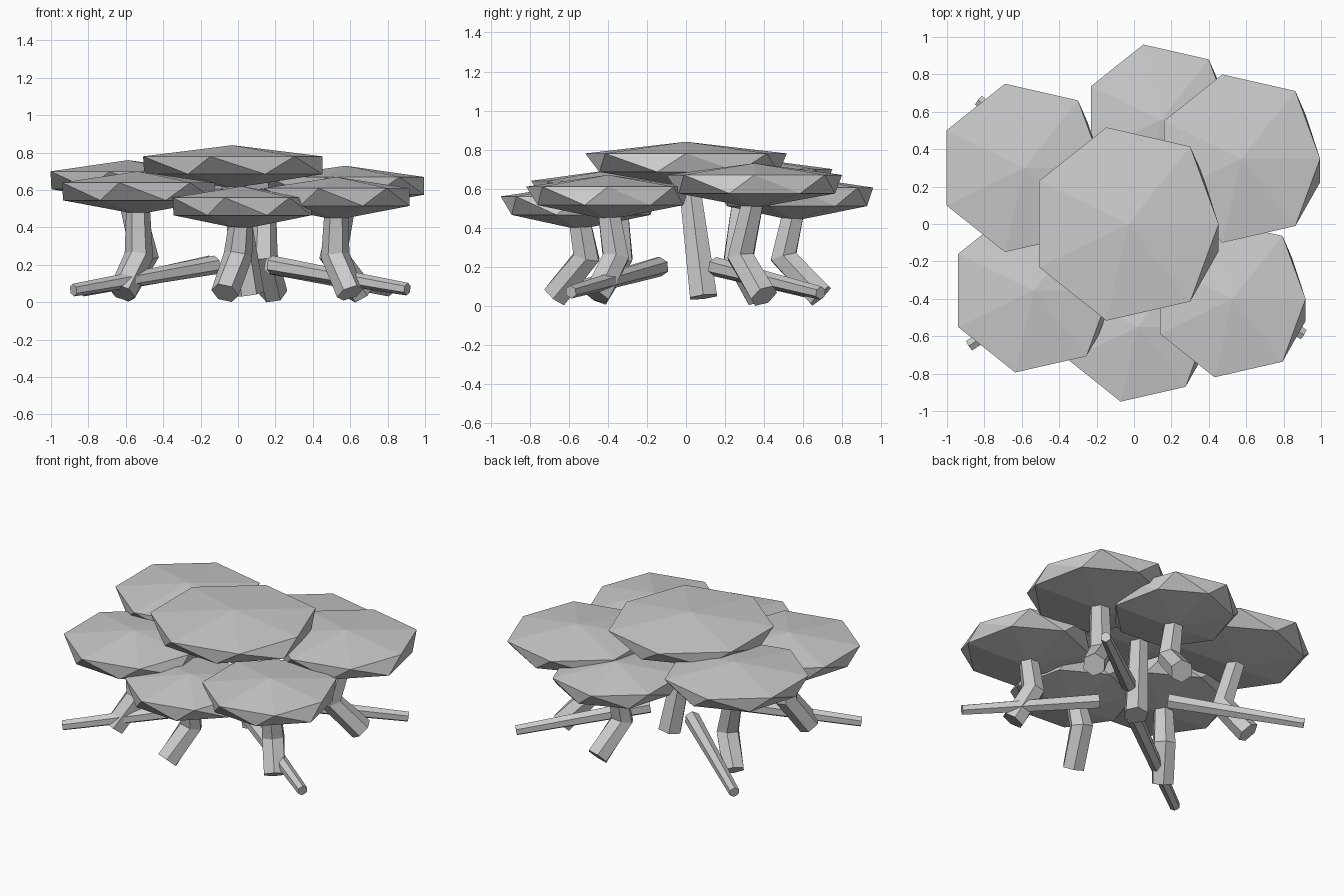
import bpy
from math import cos, sin, pi, radians
from mathutils import Vector

if "Cube" in bpy.data.objects:
    bpy.data.objects.remove(bpy.data.objects["Cube"])


def make_object(name, verts, faces):
    mesh = bpy.data.meshes.new(name)
    mesh.from_pydata([tuple(v) for v in verts], [], faces)
    mesh.update()
    obj = bpy.data.objects.new(name, mesh)
    bpy.context.collection.objects.link(obj)
    return obj


def tube(name, points, radii, sides=6):
    """Faceted tube with rings square to the path and flat end caps."""
    pts = [Vector(p) for p in points]
    last = len(pts) - 1
    verts, faces = [], []
    for i, p in enumerate(pts):
        d_in = (p - pts[max(i - 1, 0)]).normalized()
        d_out = (pts[min(i + 1, last)] - p).normalized()
        t = (d_in + d_out).normalized()
        ref = Vector((1, 0, 0)) if abs(t.z) > 0.6 else Vector((0, 0, 1))
        u = (ref - t * ref.dot(t)).normalized()
        w = t.cross(u)
        for k in range(sides):
            a = 2 * pi * k / sides
            verts.append(p + radii[i] * (u * cos(a) + w * sin(a)))
    for i in range(last):
        for k in range(sides):
            a, b = i * sides + k, i * sides + (k + 1) % sides
            faces.append((a, b, b + sides, a + sides))
    faces.append(tuple(reversed(range(sides))))
    faces.append(tuple(range(last * sides, (last + 1) * sides)))
    return make_object(name, verts, faces)


def canopy(name, x, y, z, r):
    """Seven-sided leaf pad: shallow top cone, twisted rim, shallow base cone."""
    n = 7
    verts, faces = [], []
    for dz, twist, scale, first in ((0, 0, 1, 0.91), (-0.095, -17, 0.9, 0.95)):
        for k in range(n):
            a = 2 * pi * k / n + radians(twist)
            rad = r * (first if k == 0 else scale)
            verts.append((x + rad * cos(a), y + rad * sin(a), z + dz))
    verts += [(x, y, z + 0.06), (x, y, z - 0.17)]
    for k in range(n):
        j = (k + 1) % n
        faces += [(k, j, 2 * n), (n + j, n + k, 2 * n + 1),
                  (k, n + k, n + j), (k, n + j, j)]
    return make_object(name, verts, faces)


# Leaf pads (x, y, rim height, radius) with trunk base and knee (x, y)
trees = {
    "right": ((0.575, 0.35, 0.67, 0.4615), (0.66, 0.40), (0.51, 0.28)),
    "back": ((0.142, 0.556, 0.605, 0.414), (0.19, 0.69), (0.135, 0.50)),
    "left": ((-0.587, 0.30, 0.70, 0.4615), (-0.62, 0.37), (-0.50, 0.26)),
    "front_left": ((-0.535, -0.355, 0.64, 0.45), (-0.62, -0.46), (-0.53, -0.34)),
    "front": ((0.02, -0.55, 0.56, 0.41), (-0.07, -0.67), (0.0, -0.51)),
    "front_right": ((0.526, -0.40, 0.61, 0.43), (0.60, -0.46), (0.52, -0.36)),
}
for side, (pad, base, knee) in trees.items():
    x, y, z, r = pad
    canopy(side + "_canopy", x, y, z, r)
    tube(side + "_trunk",
         [(*base, 0.05), (*knee, 0.25), (x, y, z - 0.10)],
         [0.075, 0.077, 0.062])

# Central straight trunk and top canopy
canopy("top_canopy", -0.03, 0, 0.78, 0.53)
tube("center_trunk", [(0.06, 0.09, 0.045), (-0.03, 0.01, 0.68)], [0.08, 0.06])

# Four long roots spreading outward
roots = {
    "front_left_root": ((-0.12, -0.14, 0.20), (-0.88, -0.65, 0.065)),
    "front_right_root": ((0.18, -0.13, 0.20), (0.905, -0.59, 0.07)),
    "back_left_root": ((-0.15, 0.15, 0.20), (-0.83, 0.66, 0.065)),
    "back_right_root": ((0.17, 0.15, 0.20), (0.81, 0.69, 0.065)),
}
for name, (inner, outer) in roots.items():
    tube(name, [inner, outer], [0.05, 0.034])
